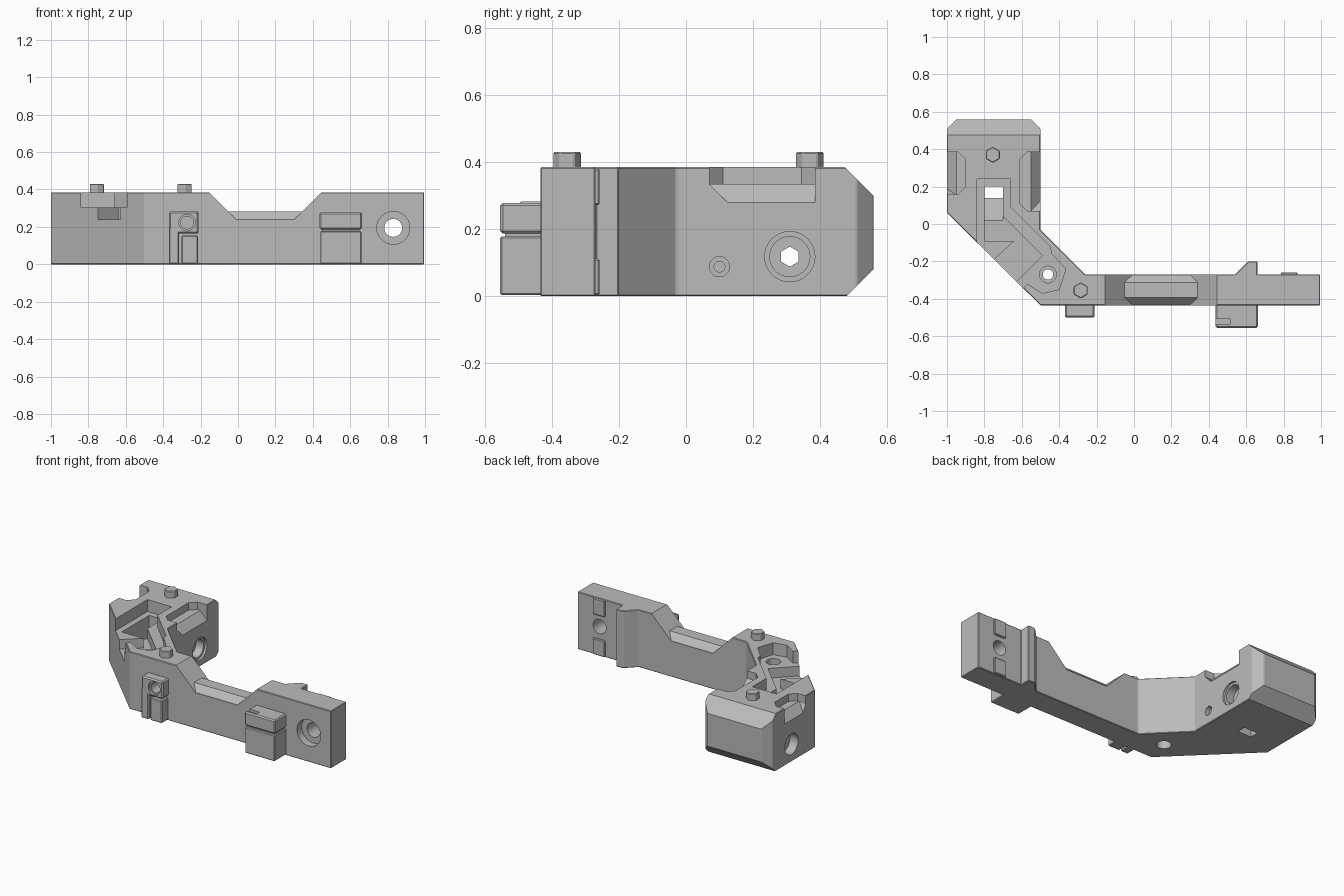
import bpy, bmesh, math
from mathutils import Vector

if "Cube" in bpy.data.objects:
    bpy.data.objects.remove(bpy.data.objects["Cube"])

grey = bpy.data.materials.new("plain grey")
grey.use_nodes = True
GREY = (0.5, 0.5, 0.5, 1)
grey.diffuse_color = GREY
grey.node_tree.nodes["Principled BSDF"].inputs["Base Color"].default_value = GREY

# Maps profile coordinates (u, v) and depth w to space for each extrusion axis
PLACE = {"x": lambda u, v, w: (w, u, v),
         "y": lambda u, v, w: (u, w, v),
         "z": lambda u, v, w: (u, v, w)}


def prism(name, pts, axis, lo, hi, bevel=0):
    """Extrude a closed profile between lo and hi along an axis."""
    bm = bmesh.new()
    rings = [[bm.verts.new(PLACE[axis](u, v, w)) for u, v in pts] for w in (lo, hi)]
    bm.faces.new(rings[0])
    bm.faces.new(rings[1])
    n = len(pts)
    for i in range(n):
        j = (i + 1) % n
        bm.faces.new((rings[0][i], rings[0][j], rings[1][j], rings[1][i]))
    bmesh.ops.recalc_face_normals(bm, faces=bm.faces)
    if bevel:
        bmesh.ops.bevel(bm, geom=bm.edges[:], offset=bevel, segments=1, affect="EDGES")
    mesh = bpy.data.meshes.new(name)
    bm.to_mesh(mesh)
    bm.free()
    mesh.materials.append(grey)
    ob = bpy.data.objects.new(name, mesh)
    bpy.context.collection.objects.link(ob)
    return ob


def rect(u0, u1, v0, v1):
    return [(u0, v0), (u1, v0), (u1, v1), (u0, v1)]


def box(name, x, y, z, bevel=0):
    return prism(name, rect(*x, *y), "z", *z, bevel)


def disc(u, v, r, n=32, turn=0):
    return [(u + r * math.cos(turn + math.tau * i / n),
             v + r * math.sin(turn + math.tau * i / n)) for i in range(n)]


def boolean(target, tool, operation="DIFFERENCE"):
    """Apply a boolean and discard the tool."""
    tool.hide_render = True
    mod = target.modifiers.new("shape", "BOOLEAN")
    mod.object, mod.operation, mod.solver = tool, operation, "EXACT"
    bpy.context.view_layer.update()
    graph = bpy.context.evaluated_depsgraph_get()
    mesh = bpy.data.meshes.new_from_object(target.evaluated_get(graph))
    target.modifiers.clear()
    target.data = mesh
    bpy.data.objects.remove(tool)


def cut(target, pts, axis, lo, hi):
    boolean(target, prism("cutter", pts, axis, lo, hi))


# Bent body: rear arm, diagonal elbow and long bar with a rear rib
body = prism("body", [(-1, 0.06), (-0.5, -0.435), (0.995, -0.435), (0.995, -0.27),
                      (0.66, -0.27), (0.66, -0.2), (0.61, -0.2), (0.54, -0.27),
                      (-0.26, -0.27), (-0.5, -0.03), (-0.5, 0.51), (-0.55, 0.56),
                      (-0.95, 0.56), (-1, 0.51)], "z", 0, 0.385, 0.004)

# Sloped ends of the arm
cut(body, [(0.455, 0.405), (0.58, 0.28), (0.58, 0.405)], "x", -1.1, -0.4)
cut(body, [(0.455, -0.025), (0.58, 0.1), (0.58, -0.025)], "x", -1.1, -0.4)

# Dip in the bar
cut(body, [(-0.17, 0.4), (-0.01, 0.24), (0.3, 0.24), (0.46, 0.4)], "y", -0.5, -0.23)

# Open pocket over the elbow
cut(body, [(-0.84, 0.24), (-0.66, 0.24), (-0.66, 0.09), (-0.45, -0.12), (-0.44, -0.16),
           (-0.365, -0.24), (-0.4, -0.35), (-0.49, -0.37), (-0.57, -0.32),
           (-0.62, -0.37), (-0.84, -0.15)], "z", 0.305, 0.45)
cut(body, [(-0.8, 0.2), (-0.7, 0.2), (-0.7, 0.04), (-0.49, -0.17), (-0.57, -0.25),
           (-0.63, -0.31), (-0.65, -0.33), (-0.77, -0.21), (-0.64, -0.09), (-0.8, -0.09)],
    "z", 0.24, 0.45)
cut(body, [(0.2, 0.45), (0.2, 0.12), (0.14, 0.12), (0.02, 0.24), (0.02, 0.45)],
    "x", -0.8, -0.7)
cut(body, rect(-0.8, -0.7, 0.14, 0.2), "z", -0.1, 0.3)

# Elbow screw hole
cut(body, disc(-0.46, -0.27, 0.045), "z", 0.25, 0.4)
cut(body, disc(-0.46, -0.27, 0.028), "z", -0.1, 0.4)
cut(body, disc(-0.46, -0.27, 0.045), "z", -0.1, 0.06)

# Side notches on top of the arm, with sloping floors
for side, start, ramp in ((1, 0.07, 0.06), (-1, 0.16, 0.03)):
    edge = -0.75 + side * 0.25
    inner = edge - side * (0.11 if side > 0 else 0.1)
    step = edge - side * 0.05
    outer = edge + side * 0.02
    notch = prism("notch", [(inner, 0.45), (inner, 0.335), (step, 0.335),
                            (edge, 0.28), (outer, 0.258), (outer, 0.45)],
                  "y", start, 0.385)
    # Narrow the notch towards its floor and its inner wall
    trim = [(start - 0.01, 0.345), (start + ramp, 0.275), (start + ramp, 0.2),
            (start - 0.01, 0.2)]
    boolean(notch, prism("trim", trim, "x", -1.2, -0.3))
    for y, way in ((start, 1), (0.385, -1)):
        corner = [(inner - side * 0.01, y - way * 0.01),
                  (inner - side * 0.01, y + way * 0.05),
                  (inner, y + way * 0.04), (inner + side * 0.04, y),
                  (inner + side * 0.04, y - way * 0.01)]
        boolean(notch, prism("trim", corner, "z", 0.1, 0.6))
    boolean(body, notch)

# Cross holes through the arm
cut(body, disc(0.31, 0.118, 0.075), "x", -0.515, -0.4)
cut(body, disc(0.31, 0.118, 0.06), "x", -0.57, -0.4)
cut(body, disc(0.31, 0.118, 0.03, 6, math.pi / 6), "x", -1.1, -0.4)
cut(body, disc(0.31, 0.118, 0.07), "x", -1.1, -0.94)
cut(body, disc(0.1, 0.088, 0.03), "x", -0.53, -0.4)
cut(body, disc(0.1, 0.088, 0.016), "x", -0.6, -0.4)

# Counterbored hole near the bar end
cut(body, disc(0.83, 0.195, 0.088), "y", -0.5, -0.385)
cut(body, disc(0.83, 0.195, 0.048), "y", -0.5, -0.2)

# Chamfered ridge in the dip
prism("dip_ridge", [(-0.432, 0.2), (-0.432, 0.24), (-0.392, 0.282), (-0.312, 0.282),
                    (-0.273, 0.24), (-0.273, 0.2)], "x", -0.05, 0.34)

# Front clip: column, bored block and lower foot
box("clip_column", (-0.368, -0.315), (-0.5, -0.42), (0.003, 0.2), 0.005)
clip = box("clip_block", (-0.368, -0.21), (-0.5, -0.42), (0.165, 0.282), 0.008)
for bored, deep in ((clip, -0.42), (body, -0.33)):
    cut(bored, disc(-0.272, 0.223, 0.044), "y", -0.6, -0.485)
    cut(bored, disc(-0.272, 0.223, 0.034), "y", -0.6, deep + 0.01)
box("clip_foot", (-0.302, -0.215), (-0.5, -0.42), (0.003, 0.153), 0.005)

# Front block pair with a slotted upper half
upper = box("upper_block", (0.435, 0.662), (-0.555, -0.42), (0.187, 0.278), 0.008)
cut(upper, rect(0.42, 0.515, -0.535, -0.507), "z", 0.24, 0.4)
box("lower_block", (0.44, 0.66), (-0.555, -0.42), (0.003, 0.178), 0.005)
box("block_core", (0.45, 0.65), (-0.54, -0.42), (0.17, 0.2))

# Rear pads above and below the bar hole
for name, z in (("lower_pad", (0.003, 0.112)), ("upper_pad", (0.272, 0.382))):
    box(name, (0.785, 0.875), (-0.29, -0.258), z, 0.005)

# Hexagonal bolt heads
for name, x, y in (("arm_bolt", -0.755, 0.37), ("elbow_bolt", -0.285, -0.355)):
    prism(name, disc(x, y, 0.043, 6, math.pi / 6), "z", 0.37, 0.43, 0.004)
